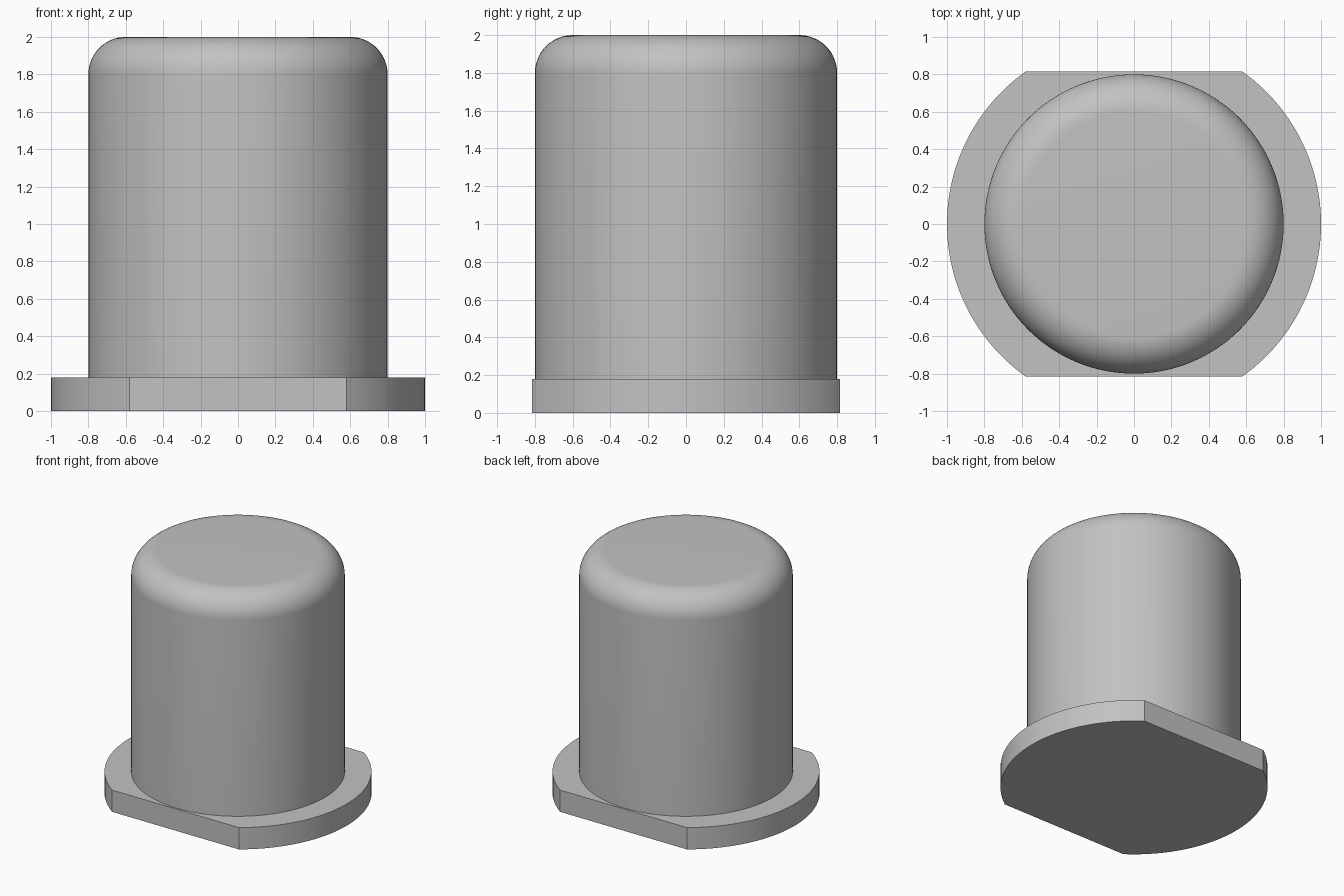
import bpy
import bmesh
from math import asin, cos, sin, pi, radians

cube = bpy.data.objects.get("Cube")
if cube:
    bpy.data.objects.remove(cube, do_unlink=True)

FLANGE_TOP = 0.18
FLAT_Y = 0.815
BODY_R = 0.8
FILLET = 0.2
HEIGHT = 2.0

grey = bpy.data.materials.new("plain grey")
grey.use_nodes = True
grey.diffuse_color = (0.54, 0.54, 0.54, 1)
grey.node_tree.nodes["Principled BSDF"].inputs["Base Color"].default_value = grey.diffuse_color


def finish(name, bm):
    """Turn a bmesh into a smooth-shaded object with crisp edges."""
    bmesh.ops.recalc_face_normals(bm, faces=bm.faces)
    mesh = bpy.data.meshes.new(name)
    bm.to_mesh(mesh)
    bm.free()
    mesh.materials.append(grey)
    obj = bpy.data.objects.new(name, mesh)
    bpy.context.collection.objects.link(obj)
    bpy.ops.object.select_all(action="DESELECT")
    obj.select_set(True)
    bpy.context.view_layer.objects.active = obj
    bpy.ops.object.shade_smooth_by_angle(angle=radians(30))
    return obj


# Base flange: a disc with flats at front and back
half = asin(FLAT_Y)
steps = 48
bm = bmesh.new()
outline = []
for start in (-half, pi - half):
    for i in range(steps + 1):
        a = start + 2 * half * i / steps
        outline.append(bm.verts.new((cos(a), sin(a), 0)))
bottom = bm.faces.new(outline)
top = bmesh.ops.extrude_face_region(bm, geom=[bottom])["geom"]
bmesh.ops.translate(bm, vec=(0, 0, FLANGE_TOP),
                    verts=[v for v in top if isinstance(v, bmesh.types.BMVert)])
finish("base_flange", bm)

# Cylindrical body: a lathed profile with a rounded top edge
profile = [(BODY_R, FLANGE_TOP)]
for i in range(17):
    a = pi / 2 * i / 16
    profile.append((BODY_R - FILLET + FILLET * cos(a), HEIGHT - FILLET + FILLET * sin(a)))
segments = 128
bm = bmesh.new()
rings = [[bm.verts.new((r * cos(2 * pi * k / segments), r * sin(2 * pi * k / segments), z))
          for k in range(segments)] for r, z in profile]
for low, high in zip(rings, rings[1:]):
    for k in range(segments):
        n = (k + 1) % segments
        bm.faces.new((low[k], low[n], high[n], high[k]))
bm.faces.new(rings[-1])
bm.faces.new(rings[0][::-1])
finish("rounded_body", bm)
